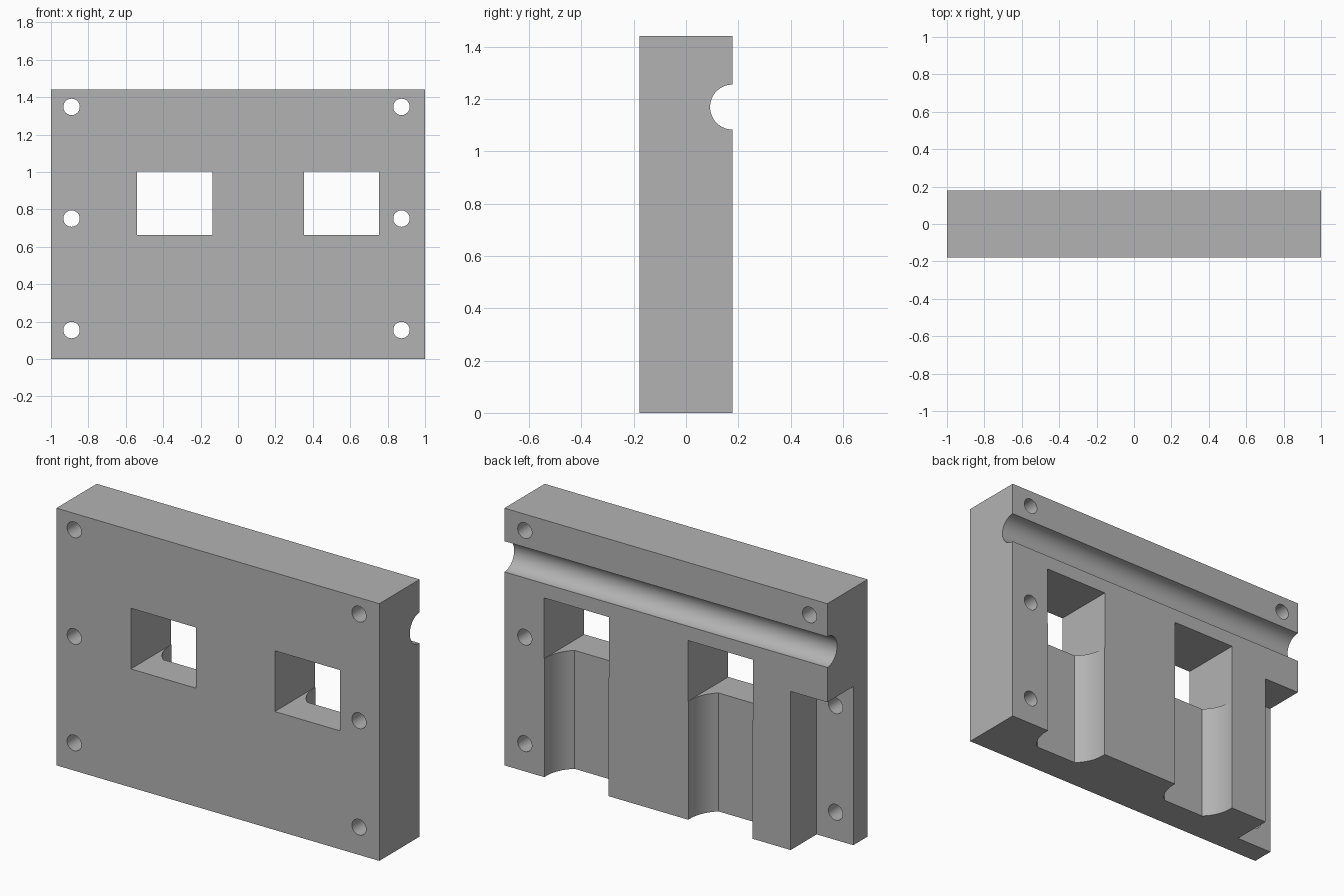
import bpy, bmesh, math
from mathutils import Vector

old = bpy.data.objects.get("Cube")
if old:
    bpy.data.objects.remove(old, do_unlink=True)

HALF_DEPTH, HEIGHT = 0.178, 1.44
LEDGE_Z, WINDOW_TOP = 0.663, 1.003

grey = bpy.data.materials.new("plain grey")
grey.use_nodes = True
grey.diffuse_color = (0.45, 0.45, 0.45, 1)
grey.node_tree.nodes["Principled BSDF"].inputs["Base Color"].default_value = grey.diffuse_color


def prism(name, outline, direction):
    """Extrude a closed planar outline along a direction."""
    bm = bmesh.new()
    face = bm.faces.new([bm.verts.new(p) for p in outline])
    new = bmesh.ops.extrude_face_region(bm, geom=[face])["geom"]
    bmesh.ops.translate(bm, vec=Vector(direction),
                        verts=[g for g in new if isinstance(g, bmesh.types.BMVert)])
    bmesh.ops.recalc_face_normals(bm, faces=bm.faces)
    mesh = bpy.data.meshes.new(name)
    bm.to_mesh(mesh)
    bm.free()
    mesh.materials.append(grey)
    obj = bpy.data.objects.new(name, mesh)
    bpy.context.collection.objects.link(obj)
    return obj


def box(name, x, y, z):
    outline = [(a, b, z[0]) for a, b in
               ((x[0], y[0]), (x[1], y[0]), (x[1], y[1]), (x[0], y[1]))]
    return prism(name, outline, (0, 0, z[1] - z[0]))


def arc(radius, start, end, steps):
    angles = [start + (end - start) * i / steps for i in range(steps + 1)]
    return [(radius * math.cos(a), radius * math.sin(a)) for a in angles]


def circle(radius, sides):
    return arc(radius, 0, math.tau, sides)[:-1]


plate = box("mounting_plate", (-1, 1), (-HALF_DEPTH, HALF_DEPTH), (0, HEIGHT))
cutters = []

# Round channel across the back
cutters.append(prism("channel_cutter",
                     [(-1.1, HALF_DEPTH + u, 1.169 + v) for u, v in circle(0.086, 64)],
                     (2.2, 0, 0)))

# Windows, each with a round-sided slot below it on the back
slot_radius, slot_sink, slot_depth = 0.199, 0.02, 0.17
end_angle = math.asin((slot_depth - slot_sink) / slot_radius)
side = arc(slot_radius, 0, end_angle, 12)
half = [(slot_radius, -0.1)] + [(u, v + slot_sink) for u, v in side]
slot = half + [(-u, v) for u, v in reversed(half)]
for cx in (-0.338, 0.554):
    cutters.append(box("window_cutter", (cx - 0.201, cx + 0.201), (-0.3, 0.3),
                       (LEDGE_Z, WINDOW_TOP)))
    cutters.append(prism("slot_cutter",
                         [(cx + u, HALF_DEPTH - d, -0.1) for u, d in slot],
                         (0, 0, LEDGE_Z + 0.14)))

# Lower corner recess on the back
cutters.append(box("recess_cutter", (-1.1, -0.773), (-0.052, 0.3), (-0.1, 0.888)))

# Six screw holes
for hx in (-0.89, 0.874):
    for hz in (0.155, 0.751, 1.348):
        cutters.append(prism("screw_hole_cutter",
                             [(hx + u, -0.3, hz + v) for u, v in circle(0.044, 32)],
                             (0, 0.6, 0)))

# Carve the plate, then drop the cutters
bpy.ops.object.select_all(action="DESELECT")
bpy.context.view_layer.objects.active = plate
plate.select_set(True)
for cutter in cutters:
    cutter.hide_render = True
    mod = plate.modifiers.new("cut", "BOOLEAN")
    mod.operation = "DIFFERENCE"
    mod.solver = "EXACT"
    mod.object = cutter
    bpy.ops.object.modifier_apply(modifier=mod.name)
    bpy.data.objects.remove(cutter, do_unlink=True)

bpy.ops.object.shade_smooth_by_angle(angle=math.radians(25))
